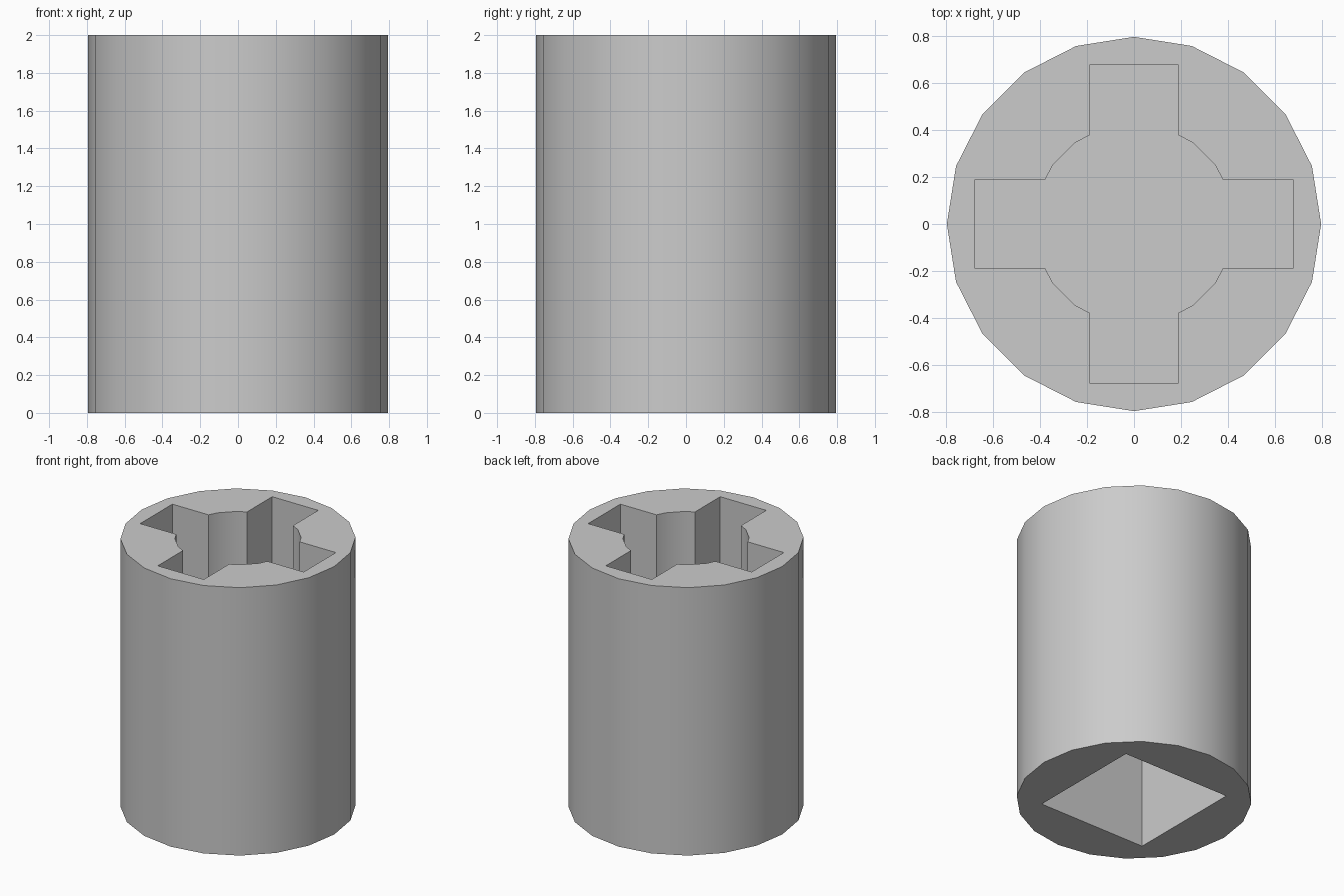
import bpy
import bmesh
from math import radians
from mathutils import Matrix, Vector

if "Cube" in bpy.data.objects:
    bpy.data.objects.remove(bpy.data.objects["Cube"], do_unlink=True)

HEIGHT, RADIUS, SIDES = 2.0, 0.795, 20
BORE_RADIUS = 0.427
SLOT_HALF, SLOT_REACH = 0.19, 0.675
SQUARE_HALF = 0.443
RECESS_DEPTH = 0.85
OVERSHOOT = 0.1

grey = bpy.data.materials.new("plain grey")
grey.use_nodes = True
colour = (0.6, 0.6, 0.6, 1)
grey.diffuse_color = colour
grey.node_tree.nodes["Principled BSDF"].inputs["Base Color"].default_value = colour


def repeat_around(points, count):
    """Repeat profile points evenly around the z axis."""
    return [Matrix.Rotation(radians(360 * i / count), 3, "Z") @ Vector((x, y, 0))
            for i in range(count) for x, y in points]


def prism(name, outline, bottom, top):
    """Extrude an outline between two heights."""
    bm = bmesh.new()
    face = bm.faces.new([bm.verts.new((p.x, p.y, bottom)) for p in outline])
    extruded = bmesh.ops.extrude_face_region(bm, geom=[face])["geom"]
    rim = [v for v in extruded if isinstance(v, bmesh.types.BMVert)]
    bmesh.ops.translate(bm, verts=rim, vec=(0, 0, top - bottom))
    bmesh.ops.recalc_face_normals(bm, faces=bm.faces)
    mesh = bpy.data.meshes.new(name)
    bm.to_mesh(mesh)
    bm.free()
    mesh.materials.append(grey)
    obj = bpy.data.objects.new(name, mesh)
    bpy.context.collection.objects.link(obj)
    return obj


# Outer barrel
body = prism("socket_body", repeat_around([(RADIUS, 0)], SIDES), 0, HEIGHT)

# Cross-shaped recess with a faceted round bore, open at the top
bore = [Matrix.Rotation(radians(a), 2) @ Vector((BORE_RADIUS, 0)) for a in (36, 54)]
quarter = [(SLOT_REACH, SLOT_HALF), (0.376, SLOT_HALF), *bore,
           (SLOT_HALF, 0.376), (SLOT_HALF, SLOT_REACH)]
cross = prism("cross_recess_cutter", repeat_around(quarter, 4),
              HEIGHT - RECESS_DEPTH, HEIGHT + OVERSHOOT)

# Square drive recess, open at the bottom
square = prism("square_recess_cutter",
               repeat_around([(SQUARE_HALF, SQUARE_HALF)], 4),
               -OVERSHOOT, RECESS_DEPTH)

# Cut both recesses, then discard the cutters
bpy.ops.object.select_all(action="DESELECT")
bpy.context.view_layer.objects.active = body
body.select_set(True)
for cutter in (cross, square):
    cutter.hide_render = True
    cut = body.modifiers.new(cutter.name, "BOOLEAN")
    cut.operation = "DIFFERENCE"
    cut.solver = "EXACT"
    cut.object = cutter
    bpy.ops.object.modifier_apply(modifier=cut.name)
    bpy.data.objects.remove(cutter, do_unlink=True)

# Smooth barrel and bore, crisp rims and recess corners
bpy.ops.object.shade_smooth_by_angle(angle=radians(30))
